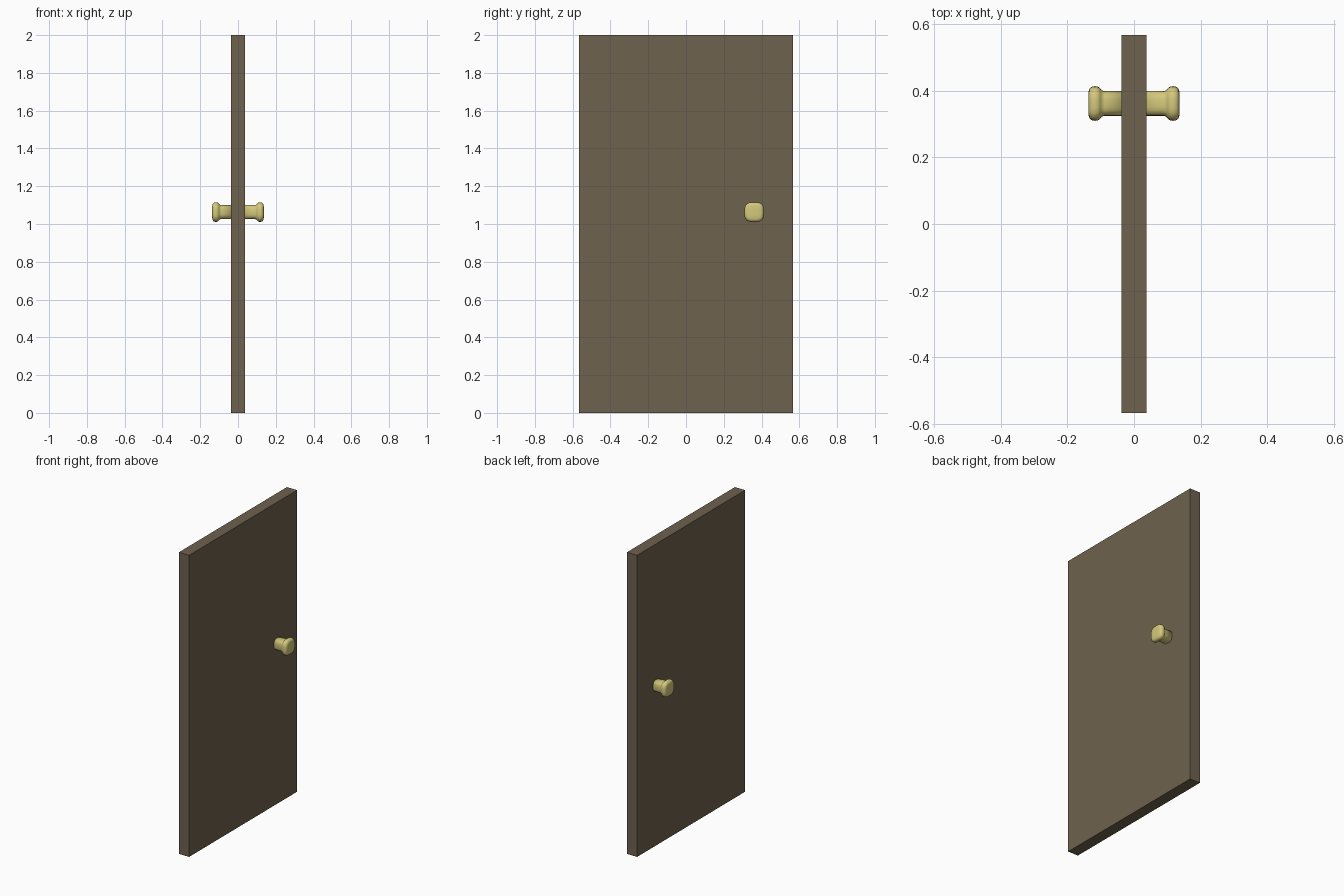
import bpy, bmesh, math
from mathutils import Vector

if "Cube" in bpy.data.objects:
    bpy.data.objects.remove(bpy.data.objects["Cube"])


def material(name, rgb):
    m = bpy.data.materials.new(name)
    m.diffuse_color = (*rgb, 1)
    m.use_nodes = True
    m.node_tree.nodes["Principled BSDF"].inputs["Base Color"].default_value = m.diffuse_color
    return m


WOOD = material("brown wood", (0.155, 0.122, 0.076))
BRASS = material("pale brass", (0.66, 0.58, 0.20))


def make_object(name, bm, mat):
    bmesh.ops.recalc_face_normals(bm, faces=bm.faces)
    me = bpy.data.meshes.new(name)
    bm.to_mesh(me)
    bm.free()
    me.materials.append(mat)
    ob = bpy.data.objects.new(name, me)
    bpy.context.collection.objects.link(ob)
    return ob


# Door slab
bm = bmesh.new()
bmesh.ops.create_cube(bm, size=1)
for v in bm.verts:
    v.co = Vector((v.co.x * 0.075, v.co.y * 1.132, (v.co.z + 0.5) * 2))
make_object("door_slab", bm, WOOD)

# Knob: rounded-square sections lofted outwards (x, half width)
PROFILE = [(0.03, 0.037), (0.088, 0.037), (0.096, 0.039), (0.101, 0.045),
           (0.107, 0.050), (0.117, 0.052), (0.127, 0.050), (0.133, 0.045),
           (0.136, 0.036), (0.137, 0.018)]
SIDES = 24


def section(t, r):
    c, s = math.cos(t), math.sin(t)
    k = r / (abs(c) ** 3.2 + abs(s) ** 3.2) ** (1 / 3.2)
    return c * k, s * k


def knob(name, side):
    bm = bmesh.new()
    rings = []
    for x, r in PROFILE:
        ring = []
        for i in range(SIDES):
            a, b = section(2 * math.pi * i / SIDES, r)
            ring.append(bm.verts.new((side * x, 0.361 + a, 1.063 + b)))
        rings.append(ring)
    for lo, hi in zip(rings, rings[1:]):
        for i in range(SIDES):
            j = (i + 1) % SIDES
            bm.faces.new((lo[i], lo[j], hi[j], hi[i]))
    bm.faces.new(rings[0])
    bm.faces.new(rings[-1])
    for f in bm.faces:
        f.smooth = True
    make_object(name, bm, BRASS)


knob("right_knob", 1)
knob("left_knob", -1)
